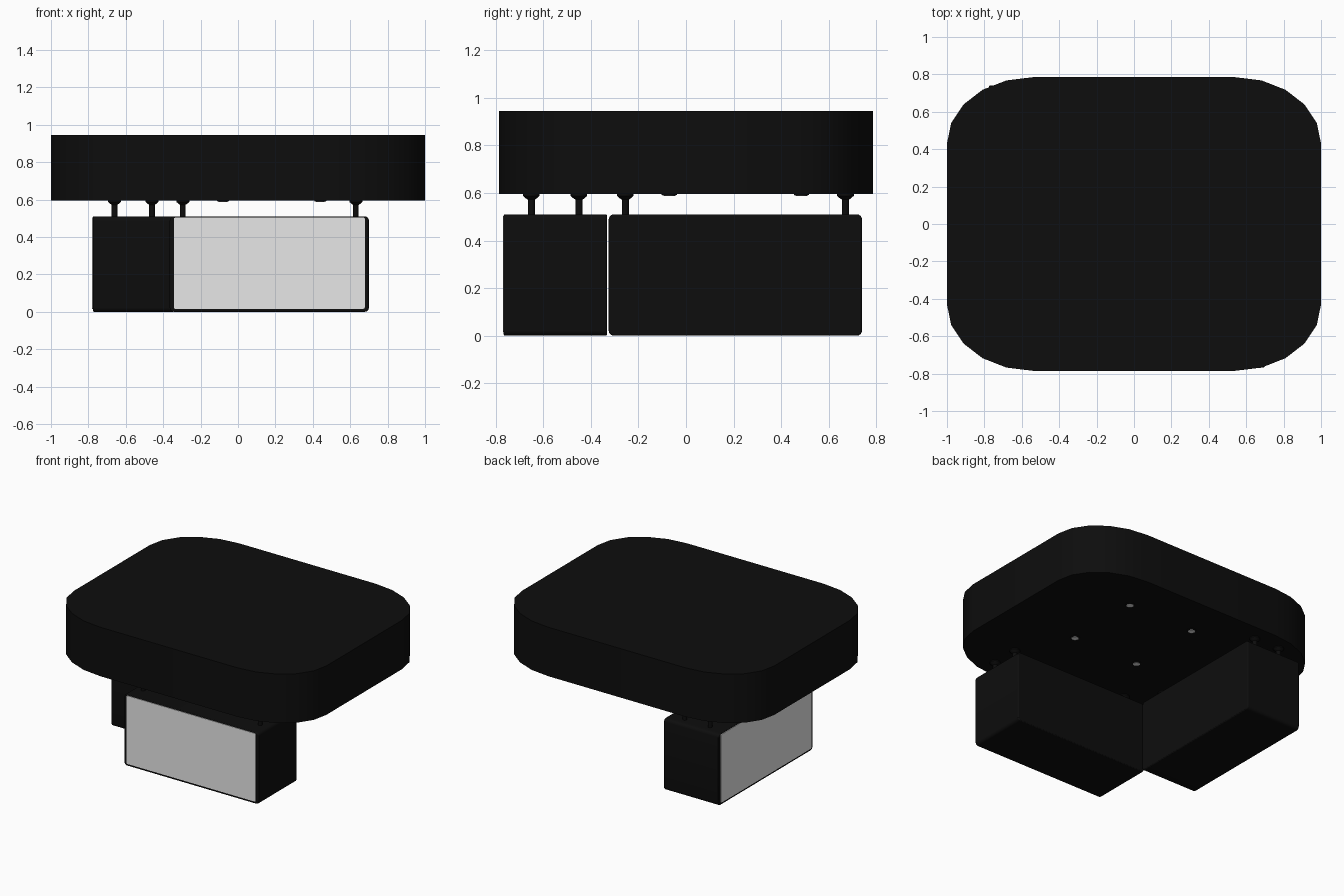
import bpy, bmesh, math
from mathutils import Matrix

if "Cube" in bpy.data.objects:
    bpy.data.objects.remove(bpy.data.objects["Cube"])


def material(name, v):
    m = bpy.data.materials.new(name)
    m.diffuse_color = (v, v, v, 1)
    m.use_nodes = True
    m.node_tree.nodes["Principled BSDF"].inputs["Base Color"].default_value = m.diffuse_color
    return m


BLACK = material("matte black", 0.004)
WHITE = material("light panel", 0.8)


def finish(bm, name, mat, matrix=Matrix()):
    bmesh.ops.recalc_face_normals(bm, faces=bm.faces)
    bm.transform(matrix)
    me = bpy.data.meshes.new(name)
    bm.to_mesh(me)
    bm.free()
    me.materials.append(mat)
    ob = bpy.data.objects.new(name, me)
    bpy.context.collection.objects.link(ob)
    bpy.context.view_layer.objects.active = ob
    ob.select_set(True)
    bpy.ops.object.shade_smooth_by_angle(angle=math.radians(35))
    ob.select_set(False)
    return ob


def extrude(pts, vec, name, mat, matrix=Matrix()):
    bm = bmesh.new()
    f = bm.faces.new([bm.verts.new(p) for p in pts])
    r = bmesh.ops.extrude_face_region(bm, geom=[f], use_keep_orig=True)
    bmesh.ops.translate(bm, vec=vec, verts=[v for v in r["geom"] if isinstance(v, bmesh.types.BMVert)])
    return finish(bm, name, mat, matrix)


def rounded(hx, hy, rx, ry, n):
    """Rounded rectangle outline with elliptical corners."""
    pts = []
    for q, (sx, sy) in enumerate(((1, 1), (-1, 1), (-1, -1), (1, -1))):
        for i in range(n + 1):
            a = (q + i / n) * math.pi / 2
            pts.append((sx * (hx - rx) + rx * math.cos(a), sy * (hy - ry) + ry * math.sin(a)))
    return pts


def lathe(profile, name, mat, matrix, n=16):
    bm = bmesh.new()
    rings = [[bm.verts.new((r * math.cos(k * math.tau / n), r * math.sin(k * math.tau / n), z))
              for k in range(n)] for r, z in profile]
    for a, b in zip(rings, rings[1:]):
        for k in range(n):
            bm.faces.new((a[k], a[(k + 1) % n], b[(k + 1) % n], b[k]))
    bm.faces.new(rings[0])
    bm.faces.new(rings[-1])
    return finish(bm, name, mat, matrix)


# Thick rounded top slab
extrude([(x, y, 0.595) for x, y in rounded(1, 0.785, 0.46, 0.355, 5)], (0, 0, 0.35), "top_slab", BLACK)


# Hanging box with a light panel on its local -y side and four hangers
def hanging_box(name, matrix):
    body = extrude([(x, -0.216, z + 0.255) for x, z in rounded(0.5325, 0.255, 0.022, 0.022, 4)],
                   (0, 0.434, 0), name + "_body", BLACK, matrix)
    bev = body.modifiers.new("soft edges", "BEVEL")
    bev.width = 0.006
    bev.segments = 2
    bev.limit_method = "ANGLE"
    bev.angle_limit = math.radians(60)
    extrude([(x, -0.22, z + 0.26) for x, z in rounded(0.511, 0.244, 0.008, 0.008, 2)],
            (0, 0.006, 0), name + "_light_panel", WHITE, matrix)
    for i, sx in enumerate((-1, 1)):
        for j, sy in enumerate((-1, 1)):
            lathe([(0.015, 0.5), (0.015, 0.572), (0.024, 0.578), (0.035, 0.588), (0.035, 0.6)],
                  f"{name}_hanger_{i}{j}", BLACK,
                  matrix @ Matrix.Translation((sx * 0.4625, sy * 0.1, 0)))


hanging_box("front_box", Matrix.Translation((0.1675, -0.55, 0)))
hanging_box("left_box", Matrix.Translation((-0.56, 0.2075, 0)) @ Matrix.Rotation(-math.pi / 2, 4, "Z"))

# Four small downlights under the slab
for i, x in enumerate((-0.08, 0.44)):
    for j, y in enumerate((-0.07, 0.485)):
        at = Matrix.Translation((x, y, 0))
        lathe([(0.026, 0.589), (0.032, 0.592), (0.032, 0.6)], f"downlight_rim_{i}{j}", BLACK, at)
        lathe([(0.023, 0.587), (0.023, 0.591)], f"downlight_lens_{i}{j}", WHITE, at)
